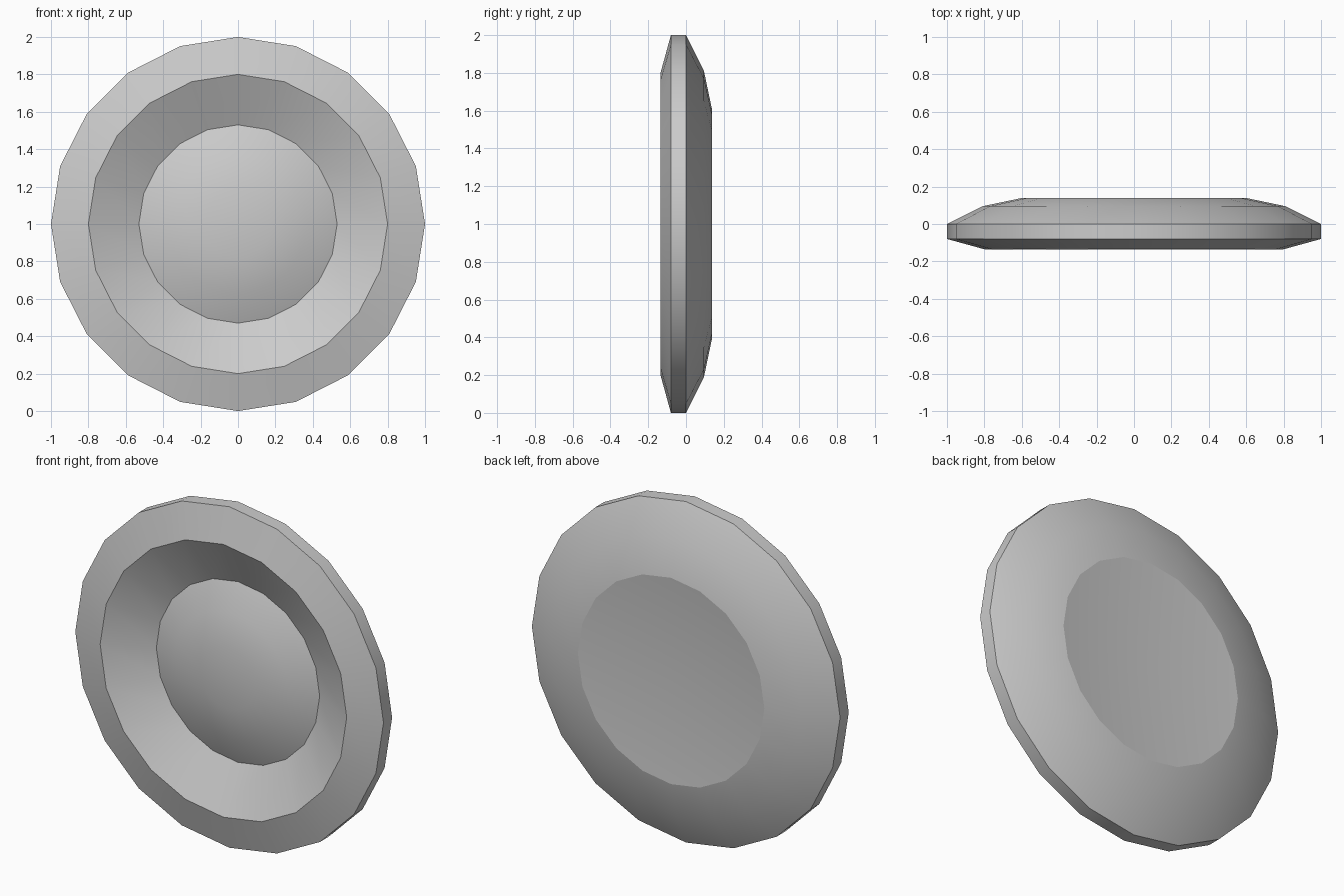
import bpy, bmesh, math
from mathutils import Matrix, Vector

if "Cube" in bpy.data.objects:
    bpy.data.objects.remove(bpy.data.objects["Cube"])

SIDES = 20
# Profile (radius, y) from front centre, over the rim, to back centre
PROFILE = [(0, -0.105), (0.18, -0.098), (0.37, -0.065), (0.53, 0.0),   # centre dome
           (0.80, -0.135), (1.0, -0.08), (1.0, 0.0),                    # groove and rim
           (0.81, 0.095), (0.605, 0.138), (0, 0.09)]                    # rounded back and dish

# Lathe the profile around the y axis
bm = bmesh.new()
pts = [bm.verts.new((r, y, 1)) for r, y in PROFILE]
edges = [bm.edges.new(p) for p in zip(pts, pts[1:])]
bmesh.ops.spin(bm, geom=pts + edges, cent=(0, 0, 1), axis=(0, 1, 0),
               angle=math.tau, steps=SIDES, use_duplicate=False)
bmesh.ops.remove_doubles(bm, verts=bm.verts, dist=1e-4)
bmesh.ops.dissolve_degenerate(bm, edges=bm.edges, dist=1e-5)
bmesh.ops.recalc_face_normals(bm, faces=bm.faces)
mesh = bpy.data.meshes.new("round_dish")
bm.to_mesh(mesh)
bm.free()
dish = bpy.data.objects.new("round_dish", mesh)
bpy.context.collection.objects.link(dish)

# Smooth shading with crisp rings
bpy.context.view_layer.objects.active = dish
dish.select_set(True)
bpy.ops.object.shade_smooth_by_angle(angle=math.radians(28))
for e in mesh.edges:
    if all(mesh.vertices[i].co.y > 0.13 for i in e.vertices):
        e.use_edge_sharp = True
